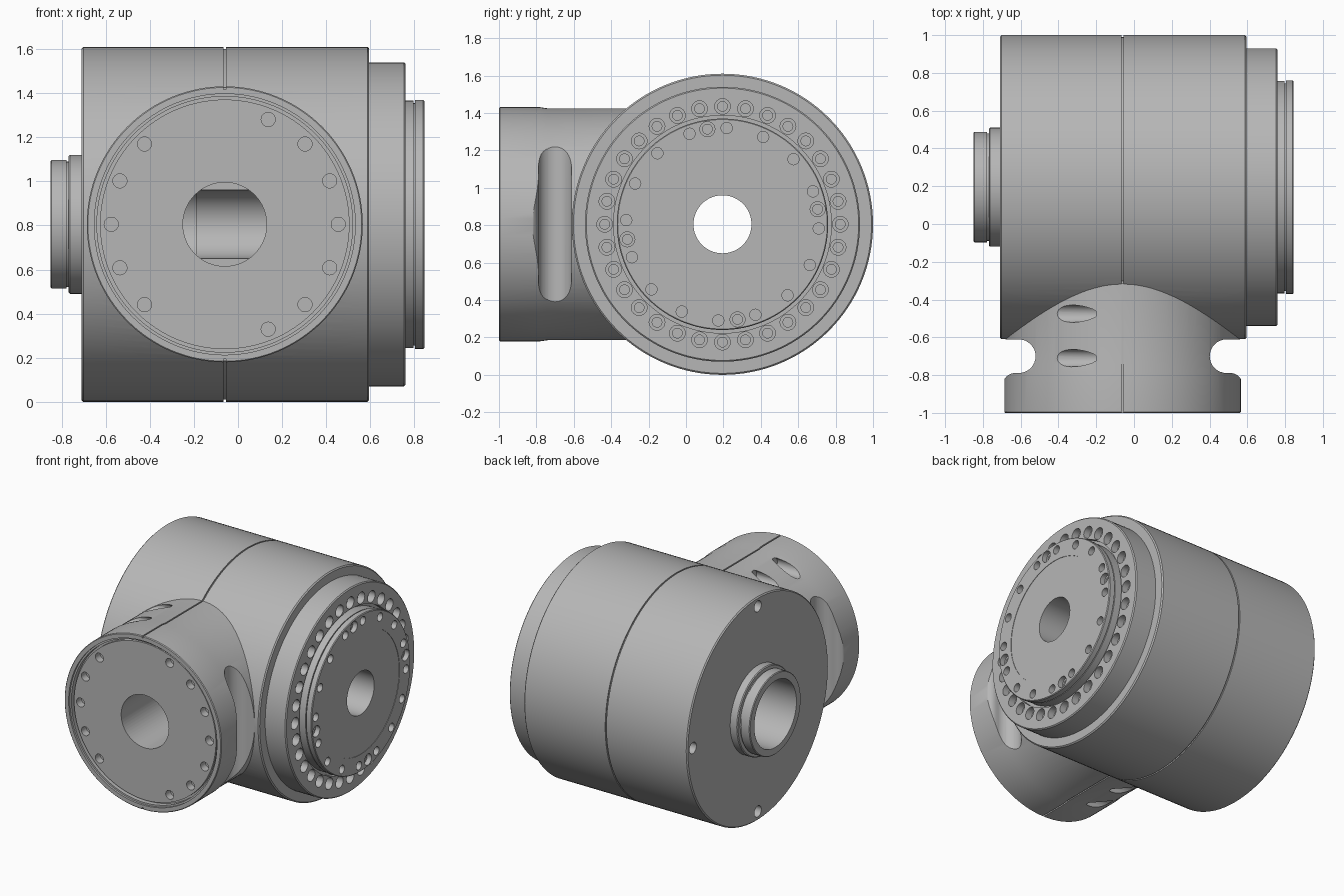
import bpy, bmesh
from math import cos, sin, pi, radians
from mathutils import Matrix, Vector

if "Cube" in bpy.data.objects:
    bpy.data.objects.remove(bpy.data.objects["Cube"])

metal = bpy.data.materials.new("grey_metal")
metal.use_nodes = True
GREY = (0.47, 0.47, 0.47, 1)
metal.diffuse_color = GREY
metal.node_tree.nodes["Principled BSDF"].inputs["Base Color"].default_value = GREY

CY, CZ = 0.195, 0.805        # main axis, along x
NX = -0.06                   # neck axis, along y
X, Y = Vector((1, 0, 0)), Vector((0, 1, 0))
MAIN = Vector((0, CY, CZ))
NECK = Vector((NX, 0, CZ))


def make(name, bm):
    bmesh.ops.recalc_face_normals(bm, faces=bm.faces)
    me = bpy.data.meshes.new(name)
    bm.to_mesh(me)
    bm.free()
    me.materials.append(metal)
    ob = bpy.data.objects.new(name, me)
    bpy.context.collection.objects.link(ob)
    return ob


def lathe(name, profile, axis, origins, steps=128, ring=False):
    """Spin (distance along axis, radius) points round each origin."""
    turn = Vector((0, 0, 1)).rotation_difference(axis).to_matrix().to_4x4()
    bm = bmesh.new()
    for origin in origins:
        place = Matrix.Translation(origin) @ turn
        vs = [bm.verts.new(place @ Vector((r, 0, t))) for t, r in profile]
        es = [bm.edges.new(p) for p in zip(vs, vs[1:])]
        if ring:
            es.append(bm.edges.new((vs[-1], vs[0])))
        bmesh.ops.spin(bm, geom=vs + es, cent=origin, axis=axis,
                       angle=2 * pi, steps=steps)
    bmesh.ops.remove_doubles(bm, verts=bm.verts, dist=1e-5)
    return make(name, bm)


def prism(name, outlines, z0, z1):
    bm = bmesh.new()
    for pts in outlines:
        face = bm.faces.new([bm.verts.new((x, y, z0)) for x, y in pts])
        out = bmesh.ops.extrude_face_region(bm, geom=[face])["geom"]
        bmesh.ops.translate(bm, vec=(0, 0, z1 - z0),
                            verts=[v for v in out if isinstance(v, bmesh.types.BMVert)])
    return make(name, bm)


def combine(target, tool, operation="DIFFERENCE"):
    mod = target.modifiers.new("bool", "BOOLEAN")
    mod.object, mod.operation, mod.solver = tool, operation, "EXACT"
    bpy.context.view_layer.objects.active = target
    bpy.ops.object.modifier_apply(modifier=mod.name)
    bpy.data.objects.remove(tool)


def pin(t0, t1, r):
    return [(t0, 0), (t0, r), (t1, r), (t1, 0)]


def on_face(r, degrees):
    """Points on a circle around the main axis."""
    return [MAIN + Vector((0, r * cos(radians(a)), r * sin(radians(a)))) for a in degrees]


# Main housing drum with centre seam and stepped bore
housing = lathe("housing", [
    (-0.71, 0.24), (-0.71, 0.797), (-0.702, 0.805), (NX - 0.005, 0.805),
    (NX - 0.005, 0.795), (NX + 0.005, 0.795), (NX + 0.005, 0.805), (0.587, 0.805),
    (0.595, 0.797), (0.595, 0.155), (-0.19, 0.155), (-0.19, 0.165),
    (-0.55, 0.165), (-0.55, 0.24)], X, [MAIN], ring=True)

# Front neck with rim, ring groove and recessed plate
neck = lathe("neck", [
    (-0.1, 0), (-0.1, 0.62), (-0.74, 0.62), (-0.78, 0.626), (-0.995, 0.626),
    (-1.0, 0.621), (-1.0, 0.592), (-0.985, 0.592), (-0.985, 0.58), (-0.95, 0.58),
    (-0.95, 0.566), (-0.975, 0.566), (-0.975, 0)], Y, [NECK])

# Round side notches behind the neck flange
arc = [(0.55 + 0.089 * cos(a), -0.70 + 0.089 * sin(a))
       for a in [pi / 2 + pi * i / 16 for i in range(17)]]
corner = [(0.57 + 0.065 * sin(a), -0.854 + 0.065 * cos(a))
          for a in [pi / 2 * i / 8 for i in range(9)]]
notch = arc + corner + [(0.75, -0.854), (0.75, -0.611)]
combine(neck, prism("notch_cut", [[(NX + s * x, y) for x, y in notch]
                                  for s in (1, -1)], 0.05, 1.56))
combine(housing, neck, "UNION")

# Seam along the top and bottom of the neck
for z0 in (CZ + 0.612, CZ - 0.66):
    combine(housing, prism("seam_cut", [[(NX - 0.005, -1.1), (NX + 0.005, -1.1),
                                         (NX + 0.005, -0.315), (NX - 0.005, -0.315)]],
                           z0, z0 + 0.048))

# Front bore and plate screw holes
combine(housing, lathe("bore_cut", pin(-1.1, CY, 0.19), Y, [NECK], 64))
plate_holes = [NECK + Vector((0.515 * cos(a), 0, 0.515 * sin(a)))
               for a in [pi / 8 * k for k in range(16) if k not in (4, 5, 11, 12)]]
combine(housing, lathe("plate_hole_cut", pin(-1.1, -0.92, 0.032), Y, plate_holes, 24))

# Clamp screw pockets on the neck's right half
pockets = [Vector((0, y, CZ + s * 0.56)) for y in (-0.475, -0.71) for s in (1, -1)]
combine(housing, lathe("pocket_cut", pin(-0.52, -0.2, 0.046), X, pockets, 24))

# Holes in the closed end of the drum
combine(housing, lathe("end_hole_cut", pin(-0.8, -0.62, 0.04), X,
                       on_face(0.74, (90, 0, 270)), 24))

# Collar on the closed end
collar = lathe("end_collar", [
    (-0.71, 0.24), (-0.71, 0.315), (-0.762, 0.315), (-0.768, 0.309), (-0.768, 0.284),
    (-0.778, 0.284), (-0.778, 0.292), (-0.845, 0.292), (-0.85, 0.287), (-0.85, 0.24)],
    X, [MAIN], 96, ring=True)

# Output flange with counterbored bolt circle
flange = lathe("output_flange", [
    (0.595, 0.155), (0.595, 0.735), (0.753, 0.735), (0.76, 0.728), (0.76, 0.582),
    (0.73, 0.582), (0.73, 0.155)], X, [MAIN], ring=True)
bolts = on_face(0.63, [11.25 * k for k in range(32)])
combine(flange, lathe("bolt_cut", [(0.64, 0), (0.64, 0.026), (0.71, 0.026), (0.71, 0.042),
                                   (0.8, 0.042), (0.8, 0)], X, bolts, 24))

# Output disc with four repeats of one dowel and four screw holes
disc = lathe("output_disc", [
    (0.73, 0.155), (0.73, 0.562), (0.796, 0.562), (0.796, 0.55), (0.804, 0.55),
    (0.804, 0.565), (0.84, 0.565), (0.845, 0.56), (0.845, 0.44), (0.842, 0.44),
    (0.842, 0.155)], X, [MAIN], ring=True)
quarters = [90 * k for k in range(4)]
screws = on_face(0.515, [q + a for q in quarters for a in (20, 42.5, 65, 87.5)])
combine(disc, lathe("screw_cut", pin(0.77, 0.9, 0.03), X, screws, 24))
dowels = on_face(0.515, [q + 9 for q in quarters])
combine(disc, lathe("dowel_cut", [(0.75, 0), (0.75, 0.026), (0.81, 0.026), (0.81, 0.04),
                                  (0.9, 0.04), (0.9, 0)], X, dowels, 24))

# Smooth curved walls, keep machined edges crisp
for ob in (housing, collar, flange, disc):
    bpy.ops.object.select_all(action="DESELECT")
    ob.select_set(True)
    bpy.context.view_layer.objects.active = ob
    bpy.ops.object.shade_smooth_by_angle(angle=radians(30))
